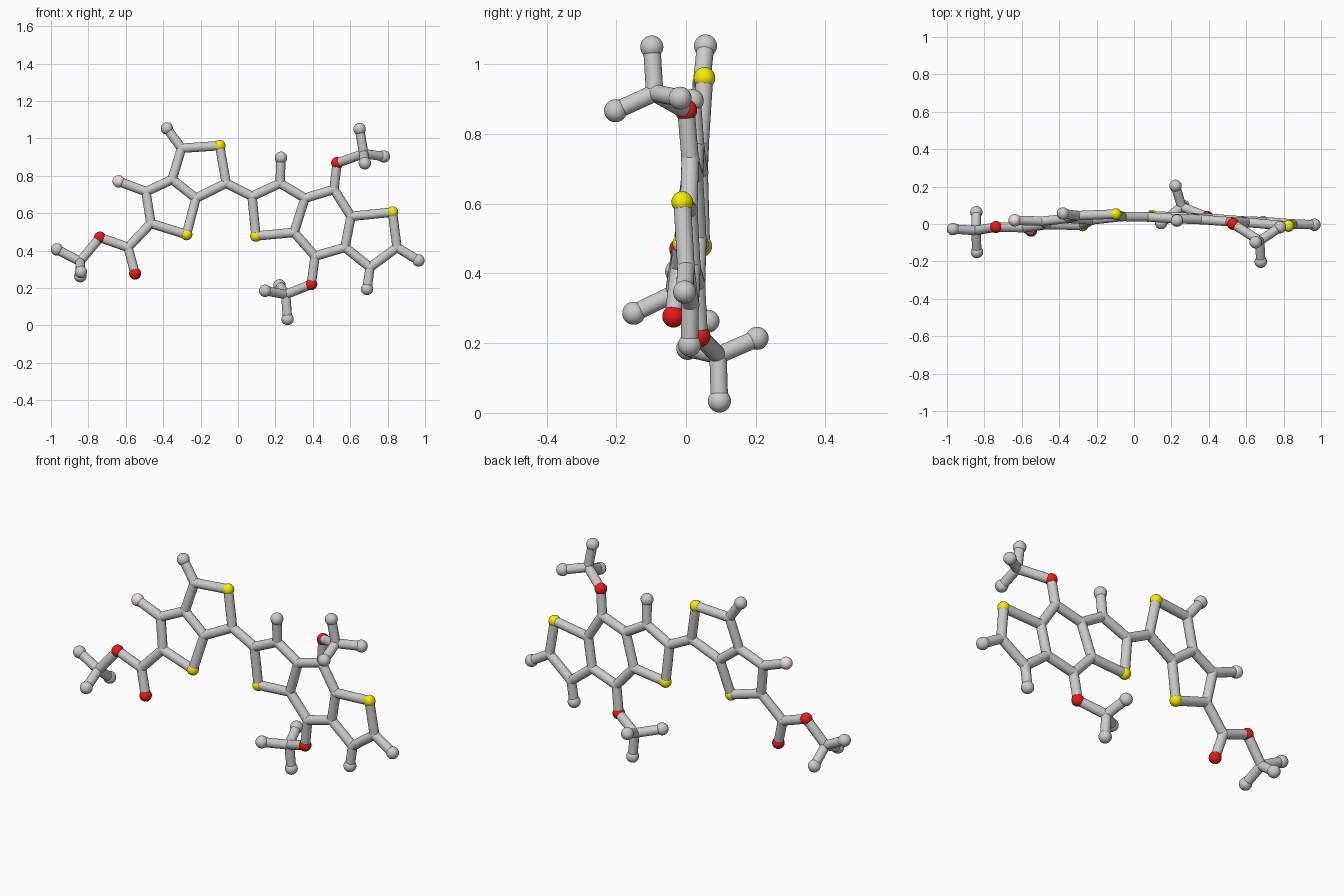
import bpy, bmesh
from mathutils import Vector, Matrix

if "Cube" in bpy.data.objects:
    bpy.data.objects.remove(bpy.data.objects["Cube"])

BOND_R = 0.025

def material(name, rgb):
    m = bpy.data.materials.new(name)
    m.diffuse_color = (*rgb, 1)
    m.use_nodes = True
    m.node_tree.nodes["Principled BSDF"].inputs["Base Color"].default_value = m.diffuse_color
    return m

# element: label, radius, material
KINDS = {
    "C": ("carbon_joint", 0.0265, None),
    "H": ("hydrogen_ball", 0.033, None),
    "S": ("sulfur_ball", 0.031, material("yellow", (0.9, 0.87, 0.0))),
    "O": ("oxygen_ball", 0.032, material("red", (0.85, 0.01, 0.01))),
    "F": ("fluorine_ball", 0.033, material("pale_pink", (0.88, 0.74, 0.76))),
}

def finish(bm, name, mat=None):
    me = bpy.data.meshes.new(name)
    bm.to_mesh(me)
    bm.free()
    for p in me.polygons:
        p.use_smooth = True
    if mat:
        me.materials.append(mat)
    ob = bpy.data.objects.new(name, me)
    bpy.context.collection.objects.link(ob)
    return ob

def ball(key, pos):
    label, r, mat = KINDS[key[0]]
    bm = bmesh.new()
    bmesh.ops.create_uvsphere(bm, u_segments=32, v_segments=16, radius=r)
    finish(bm, f"{label}_{key}", mat).location = pos

def bond(a, b):
    pa, pb = Vector(ATOMS[a]), Vector(ATOMS[b])
    d = pb - pa
    bm = bmesh.new()
    bmesh.ops.create_cone(bm, cap_ends=False, segments=24, radius1=BOND_R,
                          radius2=BOND_R, depth=d.length)
    ob = finish(bm, f"bond_{a}_{b}")
    ob.location = (pa + pb) / 2
    ob.rotation_mode = 'QUATERNION'
    ob.rotation_quaternion = d.to_track_quat('Z', 'Y')

# left double ring
left_rings = {
    "F1": (-0.638, 0.02, 0.77), "C1": (-0.492, 0.015, 0.715),
    "C2": (-0.352, 0.03, 0.78), "C3": (-0.302, 0.045, 0.947),
    "H1": (-0.38, 0.056, 1.053), "S1": (-0.098, 0.053, 0.961),
    "C4": (-0.063, 0.04, 0.76), "C5": (-0.225, 0.022, 0.68),
    "S2": (-0.275, -0.008, 0.486), "C6": (-0.466, -0.003, 0.545),
}
# ester tail, lower left
ester = {
    "C7": (-0.588, -0.02, 0.417), "O1": (-0.55, -0.036, 0.277),
    "O2": (-0.738, -0.016, 0.47), "C8": (-0.845, -0.035, 0.342),
    "H2": (-0.968, -0.027, 0.406), "H3": (-0.84, -0.15, 0.286),
    "H4": (-0.843, 0.063, 0.263),
}
# right triple ring
right_rings = {
    "C9": (0.075, 0.038, 0.69), "S3": (0.096, 0.044, 0.478),
    "C10": (0.225, 0.028, 0.76), "H5": (0.23, 0.018, 0.896),
    "C11": (0.358, 0.024, 0.68), "C12": (0.3, 0.034, 0.497),
    "C13": (0.513, 0.012, 0.727), "C14": (0.604, 0.008, 0.583),
    "C15": (0.572, 0.017, 0.417), "C16": (0.412, 0.03, 0.37),
    "S4": (0.826, -0.011, 0.605), "C17": (0.85, 0.0, 0.417),
    "H6": (0.965, -0.004, 0.347), "C18": (0.706, 0.012, 0.31),
    "H7": (0.69, 0.01, 0.195),
}
# two side branches
branches = {
    "O3": (0.53, 0.0, 0.868), "C19": (0.672, -0.09, 0.918),
    "H8": (0.65, -0.098, 1.05), "H9": (0.78, -0.017, 0.903),
    "H10": (0.678, -0.202, 0.867),
    "O4": (0.392, 0.038, 0.22), "C20": (0.255, 0.092, 0.165),
    "H11": (0.145, 0.005, 0.185), "H12": (0.265, 0.096, 0.034),
    "H13": (0.222, 0.204, 0.214),
}
ATOMS = {**left_rings, **ester, **right_rings, **branches}

# bonds as chains of atoms
CHAINS = [
    "C1 C2 C5 S2 C6 C1 F1", "C2 C3 S1 C4 C5", "C3 H1",
    "C6 C7 O2 C8 H2", "C7 O1", "H3 C8 H4",
    "C4 C9 S3 C12 C11 C10 C9", "C10 H5",
    "C11 C13 C14 C15 C16 C12", "C14 S4 C17 C18 C15", "C17 H6", "C18 H7",
    "C13 O3 C19 H8", "H9 C19 H10",
    "C16 O4 C20 H11", "H12 C20 H13",
]

for key, pos in ATOMS.items():
    ball(key, pos)
for chain in CHAINS:
    names = chain.split()
    for a, b in zip(names, names[1:]):
        bond(a, b)
